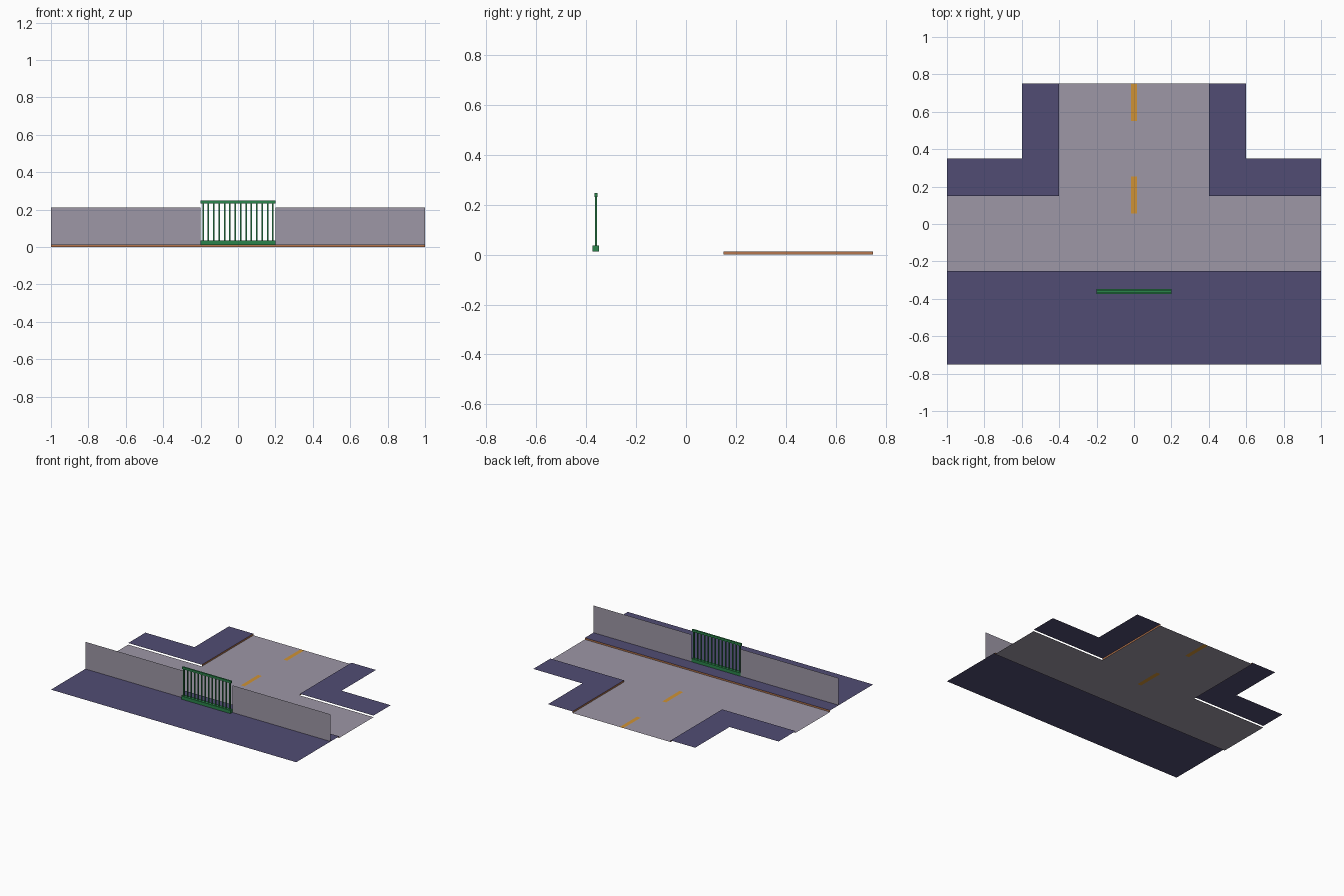
import bpy
import bmesh

if "Cube" in bpy.data.objects:
    bpy.data.objects.remove(bpy.data.objects["Cube"])


def make_mat(name, rgb):
    m = bpy.data.materials.new(name)
    m.diffuse_color = (*rgb, 1.0)
    m.use_nodes = True
    m.node_tree.nodes["Principled BSDF"].inputs["Base Color"].default_value = m.diffuse_color
    return m


NAVY = make_mat("navy paving", (0.083, 0.073, 0.175))
GRAY = make_mat("warm gray", (0.34, 0.31, 0.38))
BROWN = make_mat("curb brown", (0.47, 0.18, 0.075))
AMBER = make_mat("lane amber", (0.63, 0.29, 0.035))
GREEN = make_mat("fence green", (0.024, 0.23, 0.07))

KERB = 0.012      # pavement height above road
WALL_Y = -0.35
FENCE_Y = -0.361


def finish(name, bm, *mats):
    me = bpy.data.meshes.new(name)
    bm.to_mesh(me)
    bm.free()
    for m in mats:
        me.materials.append(m)
    ob = bpy.data.objects.new(name, me)
    bpy.context.collection.objects.link(ob)
    return ob


def polygon(name, points, mat):
    bm = bmesh.new()
    bm.faces.new([bm.verts.new(p) for p in points])
    return finish(name, bm, mat)


def add_box(bm, x0, x1, y0, y1, z0, z1):
    vs = bmesh.ops.create_cube(bm, size=1)["verts"]
    for v in vs:
        v.co = (x1 if v.co.x > 0 else x0,
                y1 if v.co.y > 0 else y0,
                z1 if v.co.z > 0 else z0)


# T-junction road, with lane dashes cut into the surface
xs = (-1, -0.4, -0.015, 0.015, 0.4, 1)
ys = (-0.25, 0.055, 0.15, 0.255, 0.55, 0.75)
bm = bmesh.new()
for x0, x1 in zip(xs, xs[1:]):
    for y0, y1 in zip(ys, ys[1:]):
        cx, cy = (x0 + x1) / 2, (y0 + y1) / 2
        if abs(cx) > 0.4 and cy > 0.15:
            continue
        f = bm.faces.new([bm.verts.new(p) for p in
                          ((x0, y0, 0), (x1, y0, 0), (x1, y1, 0), (x0, y1, 0))])
        on_dash = 0.055 < cy < 0.255 or cy > 0.55
        f.material_index = int(abs(cx) < 0.01 and on_dash)
bmesh.ops.remove_doubles(bm, verts=bm.verts, dist=1e-5)
finish("road", bm, GRAY, AMBER)

# Front pavement and its curb face
polygon("front_pavement", [(-1, -0.75, KERB), (1, -0.75, KERB),
                           (1, -0.25, KERB), (-1, -0.25, KERB)], NAVY)
polygon("front_curb", [(1, -0.25, 0), (-1, -0.25, 0),
                       (-1, -0.25, KERB), (1, -0.25, KERB)], BROWN)

# Mirrored corner pavements, side-street curbs and wall halves
L_SHAPE = [(0.4, 0.15), (1, 0.15), (1, 0.35), (0.6, 0.35), (0.6, 0.75), (0.4, 0.75)]
for side, s in (("left", -1), ("right", 1)):
    pts = [(s * x, y, KERB) for x, y in L_SHAPE]
    polygon(side + "_corner_pavement", pts[::s], NAVY)
    curb = [(s * 0.4, 0.75, 0), (s * 0.4, 0.15, 0),
            (s * 0.4, 0.15, KERB), (s * 0.4, 0.75, KERB)]
    polygon(side + "_curb", curb[::s], BROWN)
    wall = [(s * 0.2, WALL_Y, KERB), (s * 1, WALL_Y, KERB),
            (s * 1, WALL_Y, 0.212), (s * 0.2, WALL_Y, 0.212)]
    polygon(side + "_wall", wall[::s], GRAY)

# Fence: base beam, top rail and evenly spaced bars
bm = bmesh.new()
add_box(bm, -0.2, 0.2, FENCE_Y - 0.013, FENCE_Y + 0.013, KERB, 0.036)
finish("fence_base", bm, GREEN)
bm = bmesh.new()
add_box(bm, -0.2, 0.2, FENCE_Y - 0.006, FENCE_Y + 0.006, 0.232, 0.248)
finish("fence_top_rail", bm, GREEN)
bm = bmesh.new()
BARS = 14
for i in range(BARS):
    x = -0.187 + i * 0.374 / (BARS - 1)
    add_box(bm, x - 0.004, x + 0.004, FENCE_Y - 0.004, FENCE_Y + 0.004, 0.036, 0.232)
finish("fence_bars", bm, GREEN)
